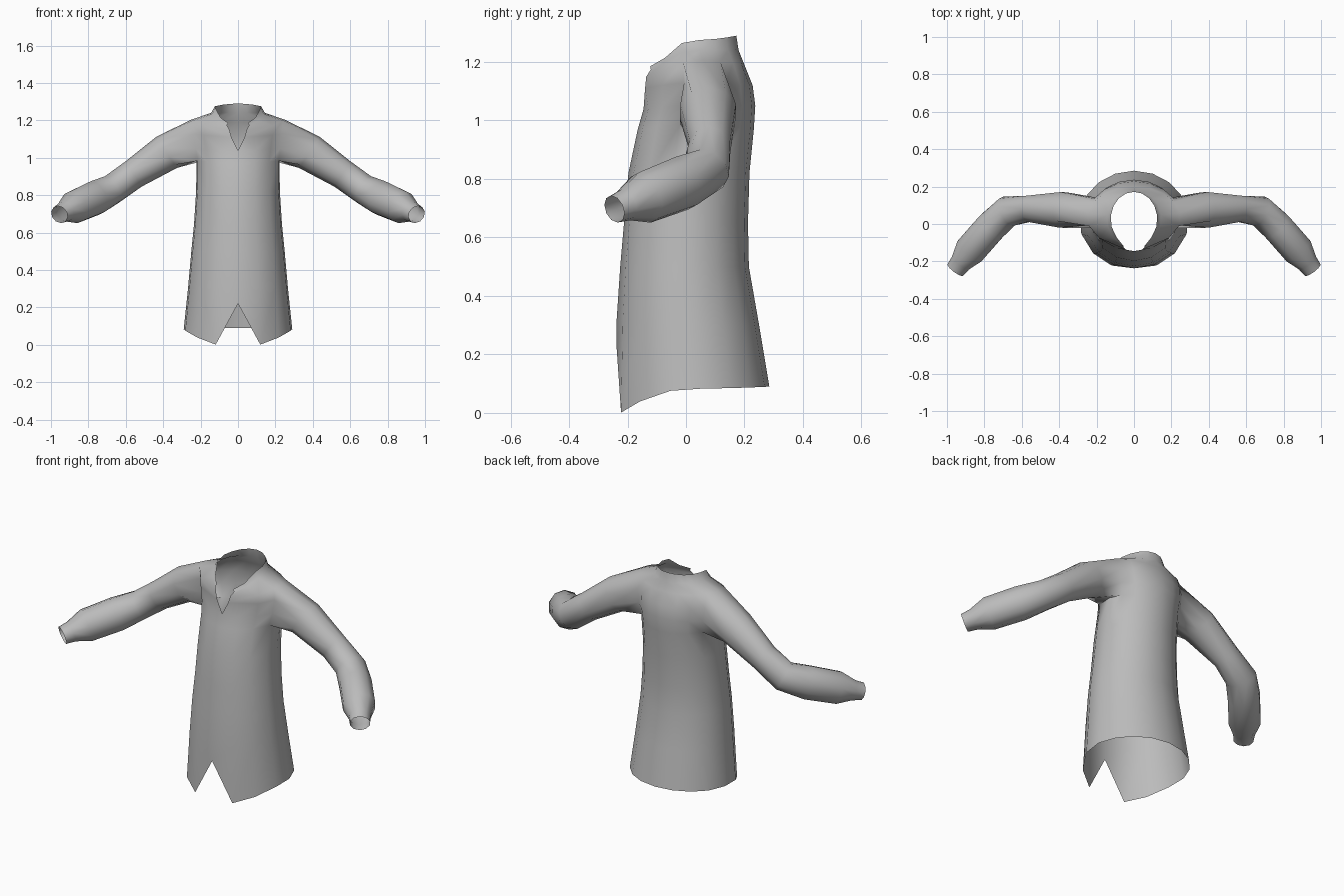
import bpy, bmesh, math
from mathutils import Vector

if "Cube" in bpy.data.objects:
    bpy.data.objects.remove(bpy.data.objects["Cube"])

# Cloth colour
cloth = bpy.data.materials.new("grey_cloth")
cloth.use_nodes = True
GREY = (0.5, 0.5, 0.5, 1)
cloth.diffuse_color = GREY
bsdf = next(n for n in cloth.node_tree.nodes if n.type == 'BSDF_PRINCIPLED')
bsdf.inputs["Base Color"].default_value = GREY
bsdf.inputs["Roughness"].default_value = 0.8

# Half-body column angles, centre front to centre back
COLUMNS = [math.radians(a) for a in (0, 24, 48, 74, 98, 120, 140, 160, 180)]
ARM_FRONT, ARM_MID, ARM_BACK = 3, 4, 5

# Body rings: half width, front y, back y, then z at front, side, back
RINGS = [
    (.293, -.245, .285, -.015, .083, .09),   # hem
    (.27, -.237, .25, .32, .3, .3),
    (.252, -.225, .215, .5, .5, .5),
    (.237, -.212, .212, .65, .65, .65),
    (.226, -.197, .217, .82, .82, .82),
    (.224, -.165, .232, .97, .985, .97),     # armpit
    (.235, -.145, .237, 1.04, 1.05, 1.05),   # bottom of the neck slit
    (.247, -.14, .228, 1.11, 1.13, 1.12),
    (.25, -.13, .2, 1.13, 1.205, 1.19),      # shoulder
    (.145, -.125, .18, 1.15, 1.24, 1.24),    # collar base
    (.125, -.12, .172, 1.14, 1.275, 1.29),   # collar edge
]
PIT, SLIT, SHOULDER = 5, 6, 8

# Points moved for the hem notch and the collar opening
SHAPED = {
    (0, 0): (0, -.237, .22),
    (7, 1): (.035, -.14, 1.11),
    (8, 1): (.046, -.136, 1.15),
    (9, 1): (.06, -.12, 1.175),
    (10, 1): (.052, -.123, 1.185),
}

# Sleeve rings: centre, vertical radius, horizontal radius
SLEEVE = [
    ((.38, .075, 1.03), .1, .1),
    ((.56, .082, .912), .08, .073),
    ((.675, .068, .83), .082, .085),   # elbow
    ((.765, -.015, .785), .095, .088),
    ((.875, -.14, .737), .09, .088),
    ((.925, -.205, .712), .056, .06),  # cuff
    ((.955, -.245, .697), .048, .054),
]


def body_point(row, col):
    if (row, col) in SHAPED:
        return SHAPED[row, col]
    half, front, back, z_front, z_side, z_back = RINGS[row]
    c, s = math.cos(COLUMNS[col]), math.sin(COLUMNS[col])
    z_end = z_front if c > 0 else z_back
    x = half * s if col not in (0, len(COLUMNS) - 1) else 0
    return (x, (front + back) / 2 - (back - front) / 2 * c,
            z_side + (z_end - z_side) * c * c)


bm = bmesh.new()

# Body grid, leaving out the neck slit and the armhole
grid = {}
for r in range(len(RINGS)):
    for c in range(len(COLUMNS)):
        in_slit = c == 0 and r > SLIT
        in_armhole = c == ARM_MID and PIT < r < SHOULDER
        if not in_slit and not in_armhole:
            grid[r, c] = bm.verts.new(body_point(r, c))

for r in range(len(RINGS) - 1):
    for c in range(len(COLUMNS) - 1):
        if PIT <= r < SHOULDER and ARM_FRONT <= c < ARM_BACK:
            continue
        keys = [(r, c), (r, c + 1), (r + 1, c + 1), (r + 1, c)]
        corners = [grid[k] for k in keys if k in grid]
        if len(corners) > 2:
            bm.faces.new(corners)

# Sleeve, grown out of the armhole edge
rows = range(PIT, SHOULDER + 1)
loop = ([grid[PIT, ARM_MID]] + [grid[r, ARM_FRONT] for r in rows]
        + [grid[SHOULDER, ARM_MID]] + [grid[r, ARM_BACK] for r in reversed(rows)])
sides = len(loop)
centres = [Vector(s[0]) for s in SLEEVE]
for i, (centre, tall, wide) in enumerate(SLEEVE):
    along = (centres[min(i + 1, len(centres) - 1)] - centres[max(i - 1, 0)]).normalized()
    across = along.cross(Vector((0, 0, 1))).normalized()
    up = across.cross(along)
    ring = []
    for k in range(sides):
        a = 2 * math.pi * k / sides
        ring.append(bm.verts.new(
            centres[i] - up * tall * math.cos(a) + across * wide * math.sin(a)))
    for k in range(sides):
        n = (k + 1) % sides
        bm.faces.new((loop[k], loop[n], ring[n], ring[k]))
    loop = ring

bmesh.ops.recalc_face_normals(bm, faces=bm.faces)
# Turn the cloth outward, judged by the centre back
bm.normal_update()
back_face = max(bm.faces, key=lambda f: f.calc_center_median().y)
if back_face.normal.y < 0:
    bmesh.ops.reverse_faces(bm, faces=bm.faces)

mesh = bpy.data.meshes.new("shirt")
bm.to_mesh(mesh)
bm.free()
mesh.materials.append(cloth)
shirt = bpy.data.objects.new("shirt", mesh)
bpy.context.collection.objects.link(shirt)

# Other half
mirror = shirt.modifiers.new("Mirror", 'MIRROR')
mirror.use_axis[0] = True
mirror.use_clip = True
mirror.merge_threshold = 0.001

bpy.ops.object.select_all(action='DESELECT')
shirt.select_set(True)
bpy.context.view_layer.objects.active = shirt
bpy.ops.object.shade_smooth_by_angle(angle=math.radians(80))
